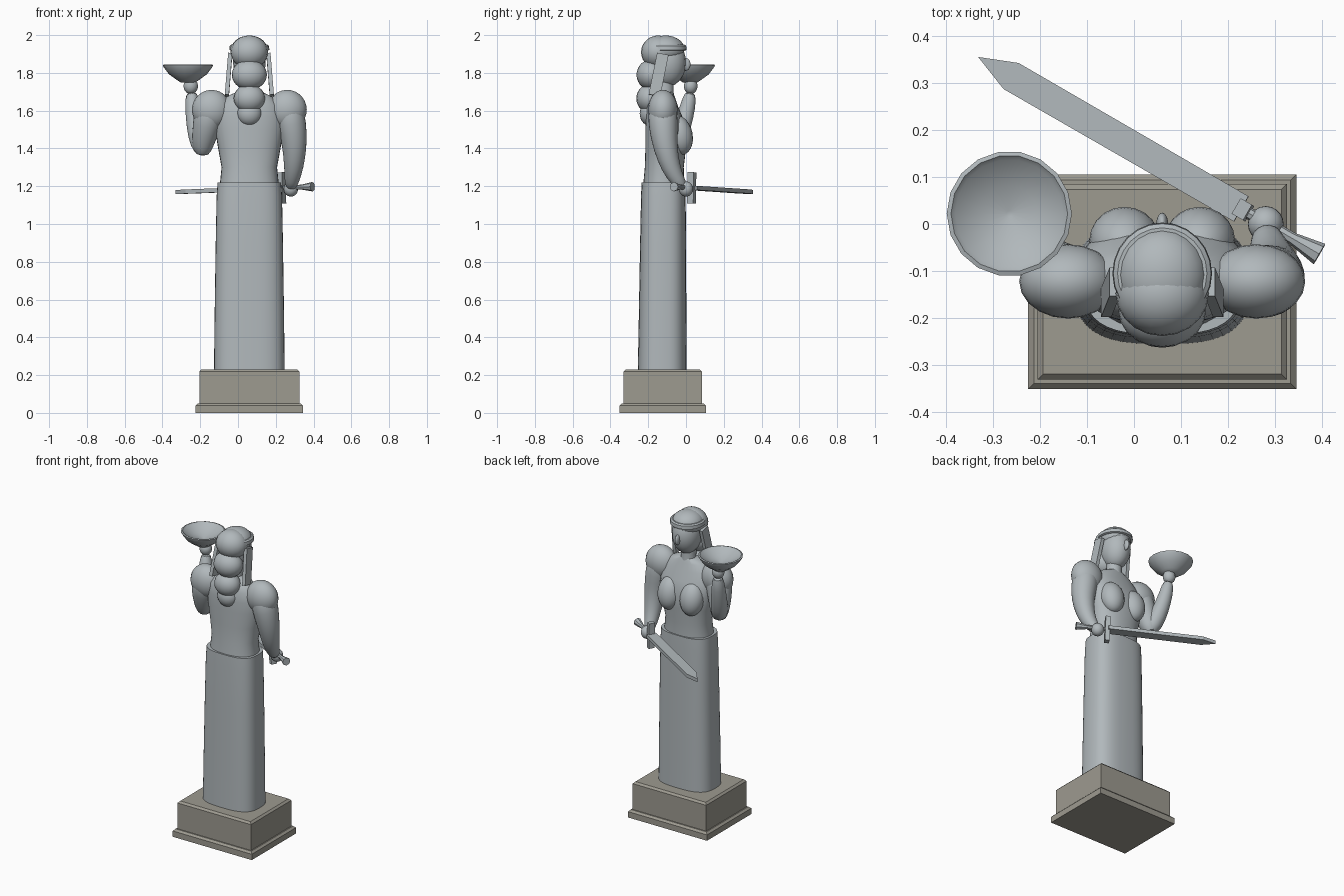
import bpy, bmesh, math
from mathutils import Vector, Matrix

cube = bpy.data.objects.get("Cube")
if cube:
    bpy.data.objects.remove(cube, do_unlink=True)

CX, CY = 0.06, -0.12


def material(name, rgb):
    m = bpy.data.materials.new(name)
    m.use_nodes = True
    m.diffuse_color = (*rgb, 1)
    m.node_tree.nodes["Principled BSDF"].inputs["Base Color"].default_value = (*rgb, 1)
    return m


GREY = material("pale grey metal", (0.44, 0.48, 0.50))
STONE = material("warm grey stone", (0.34, 0.325, 0.28))


def finish(bm, name, mat=GREY, angle=50, subdivide=0):
    bmesh.ops.recalc_face_normals(bm, faces=bm.faces[:])
    me = bpy.data.meshes.new(name)
    bm.to_mesh(me)
    bm.free()
    me.materials.append(mat)
    ob = bpy.data.objects.new(name, me)
    bpy.context.collection.objects.link(ob)
    if subdivide:
        ob.modifiers.new("smooth", "SUBSURF").levels = subdivide
    if angle:
        bpy.ops.object.select_all(action="DESELECT")
        ob.select_set(True)
        bpy.context.view_layer.objects.active = ob
        bpy.ops.object.shade_smooth_by_angle(angle=math.radians(angle))
    return ob


def skin_rings(bm, rings, caps=True):
    """Bridge successive rings of points with quads."""
    loops = [[bm.verts.new(p) for p in ring] for ring in rings]
    n = len(loops[0])
    for a, b in zip(loops, loops[1:]):
        for i in range(n):
            j = (i + 1) % n
            bm.faces.new((a[i], a[j], b[j], b[i]))
    if caps:
        bm.faces.new(loops[0])
        bm.faces.new(loops[-1])


def body_loft(name, rows, power, n=32, angle=50):
    """Rows are height, half width, back y, front y."""
    def curve(v):
        return math.copysign(abs(v) ** (2 / power), v)
    rings = []
    for z, hx, y0, y1 in rows:
        ts = [math.tau * i / n for i in range(n)]
        rings.append([(CX + hx * curve(math.cos(t)),
                       (y0 + y1) / 2 + (y1 - y0) / 2 * curve(math.sin(t)), z) for t in ts])
    bm = bmesh.new()
    skin_rings(bm, rings)
    return finish(bm, name, angle=angle)


def tube(name, points, n=14):
    """Points are x, y, z, radius along a limb."""
    bm = bmesh.new()
    pos = [Vector(p[:3]) for p in points]
    rings = []
    for i, p in enumerate(pos):
        d = pos[min(i + 1, len(pos) - 1)] - pos[max(i - 1, 0)]
        d.normalize()
        u = d.cross(Vector((0, 1, 0))).normalized()
        v = d.cross(u)
        r = points[i][3]
        rings.append([p + r * (u * math.cos(math.tau * k / n) + v * math.sin(math.tau * k / n))
                      for k in range(n)])
    skin_rings(bm, rings)
    return finish(bm, name, angle=60, subdivide=1)


def ellipsoid(name, centre, radii, tilt=0):
    bm = bmesh.new()
    bmesh.ops.create_uvsphere(bm, u_segments=20, v_segments=14, radius=1)
    bm.transform(Matrix.Translation(centre) @ Matrix.Rotation(tilt, 4, "X")
                 @ Matrix.Diagonal((*radii, 1)))
    return finish(bm, name)


def lathe(name, profile, centre, n=16, axis=None, angle=50):
    bm = bmesh.new()
    skin_rings(bm, [[(r * math.cos(math.tau * k / n), r * math.sin(math.tau * k / n), z)
                     for k in range(n)] for r, z in profile])
    rot = axis.to_track_quat("Z", "Y").to_matrix().to_4x4() if axis else Matrix()
    bm.transform(Matrix.Translation(centre) @ rot)
    return finish(bm, name, angle=angle)


def box(name, size, matrix, mat=GREY):
    bm = bmesh.new()
    bmesh.ops.create_cube(bm, size=1)
    bm.transform(matrix @ Matrix.Diagonal((*size, 1)))
    return finish(bm, name, mat, angle=0)


# Stepped plinth with chamfered rims
def plinth_part(name, hx, hy, z0, z1, chamfer):
    rings = [[(CX + sx * (hx - c), CY - 0.003 + sy * (hy - c), z)
              for sx, sy in ((-1, -1), (1, -1), (1, 1), (-1, 1))]
             for z, c in ((z0, 0), (z1 - chamfer, 0), (z1, chamfer))]
    bm = bmesh.new()
    skin_rings(bm, rings)
    finish(bm, name, STONE, angle=0)


plinth_part("plinth_foot", 0.285, 0.228, 0, 0.05, 0.012)
plinth_part("plinth_block", 0.265, 0.208, 0.04, 0.23, 0.012)

# Long skirt and fitted torso
body_loft("skirt", [(0.225, 0.187, -0.255, 0.004), (0.5, 0.184, -0.25, 0.002),
                    (0.9, 0.178, -0.243, 0), (1.15, 0.173, -0.238, -0.002),
                    (1.22, 0.168, -0.235, -0.004)], 2.9, n=40)
body_loft("torso", [(1.19, 0.158, -0.228, -0.01), (1.3, 0.147, -0.218, -0.012),
                    (1.4, 0.165, -0.215, 0), (1.5, 0.182, -0.215, 0.002),
                    (1.57, 0.18, -0.213, -0.02), (1.63, 0.16, -0.208, -0.045),
                    (1.675, 0.12, -0.19, -0.06), (1.7, 0.065, -0.165, -0.07)], 2.3)
for side, word in ((-1, "right"), (1, "left")):
    ellipsoid(f"{word}_breast", (CX + side * 0.08, -0.035, 1.47), (0.075, 0.07, 0.105), 0.2)
    ellipsoid(f"{word}_shoulder", (CX + side * 0.2, -0.122, 1.605), (0.104, 0.079, 0.105))
    # Blindfold tails hanging beside the hair
    box(f"{word}_ribbon", (0.022, 0.062, 0.225),
        Matrix.Translation((CX + side * 0.11, -0.145, 1.79))
        @ Matrix.Rotation(-0.2, 4, "X") @ Matrix.Rotation(-side * 0.08, 4, "Y"))

# Raised arm
tube("raised_upper_arm", [(-0.14, -0.122, 1.64, 0.07), (-0.155, -0.12, 1.57, 0.084),
                          (-0.175, -0.1, 1.48, 0.07), (-0.188, -0.078, 1.41, 0.057),
                          (-0.19, -0.07, 1.36, 0.035)])
tube("raised_forearm", [(-0.185, -0.085, 1.37, 0.03), (-0.2, -0.06, 1.42, 0.056),
                        (-0.225, -0.02, 1.52, 0.05), (-0.24, 0.01, 1.62, 0.042),
                        (-0.247, 0.025, 1.705, 0.032)])
ellipsoid("raised_hand", (-0.25, 0.025, 1.73), (0.038, 0.036, 0.042))

# Shallow offering dish
lathe("dish", [(0.04, 1.75), (0.062, 1.765), (0.1, 1.792), (0.13, 1.832), (0.133, 1.842),
               (0.124, 1.845), (0.115, 1.835), (0.06, 1.808), (0.006, 1.79)],
      (-0.265, 0.022, 0), n=18)

# Lowered arm
tube("lowered_arm", [(0.255, -0.122, 1.65, 0.06), (0.275, -0.124, 1.58, 0.084),
                     (0.292, -0.118, 1.48, 0.075), (0.3, -0.108, 1.4, 0.065),
                     (0.296, -0.082, 1.3, 0.053), (0.285, -0.045, 1.23, 0.04),
                     (0.28, -0.015, 1.19, 0.03)])
ellipsoid("lowered_hand", (0.28, 0, 1.185), (0.038, 0.038, 0.04))

# Sword gripped level, local x runs toward the tip
axis = Vector((-0.866, 0.5, -0.034)).normalized()
across = Vector((0, 0, 1)).cross(axis).normalized()
up = axis.cross(across)
sword = Matrix((axis, across, up)).transposed().to_4x4()
sword.translation = (0.28, 0.002, 1.193)

bm = bmesh.new()
outline = [(0.06, -0.031), (0.625, -0.032), (0.706, 0), (0.625, 0.032), (0.06, 0.031)]
skin_rings(bm, [[(x, y, z) for x, y in outline] for z in (-0.011, 0.011)])
bm.transform(sword)
finish(bm, "sword_blade", angle=0)
box("sword_guard", (0.028, 0.038, 0.165), sword @ Matrix.Translation((0.056, 0, 0)))
lathe("sword_grip", [(0.025, -0.132), (0.013, -0.065), (0.013, 0.05)],
      sword.translation, n=8, axis=axis, angle=30)

# Neck, head and nose
lathe("neck", [(0.055, 1.64), (0.046, 1.7), (0.048, 1.78)], (CX, -0.112, 0))
ellipsoid("head", (CX, -0.1, 1.855), (0.086, 0.1, 0.128))
ellipsoid("nose", (CX, -0.002, 1.845), (0.013, 0.026, 0.034))

# Hair cap, headband and gathered locks down the back
ellipsoid("hair_cap", (CX, -0.108, 1.925), (0.095, 0.1, 0.073))
bm = bmesh.new()
skin_rings(bm, [[(CX + r * math.cos(math.tau * k / 24),
                  -0.105 + r * 1.02 * math.sin(math.tau * k / 24), z)
                 for k in range(24)] for r, z in
                ((0.098, 1.918), (0.106, 1.922), (0.104, 1.943), (0.095, 1.95))])
finish(bm, "headband", angle=35)
locks = [(-0.148, 1.91, 0.099, 0.09, 0.088), (-0.185, 1.79, 0.093, 0.077, 0.08),
         (-0.193, 1.665, 0.083, 0.07, 0.075), (-0.19, 1.585, 0.066, 0.055, 0.066)]
for i, (y, z, rx, ry, rz) in enumerate(locks):
    ellipsoid(f"hair_lock_{i + 1}", (CX, y, z), (rx, ry, rz))
